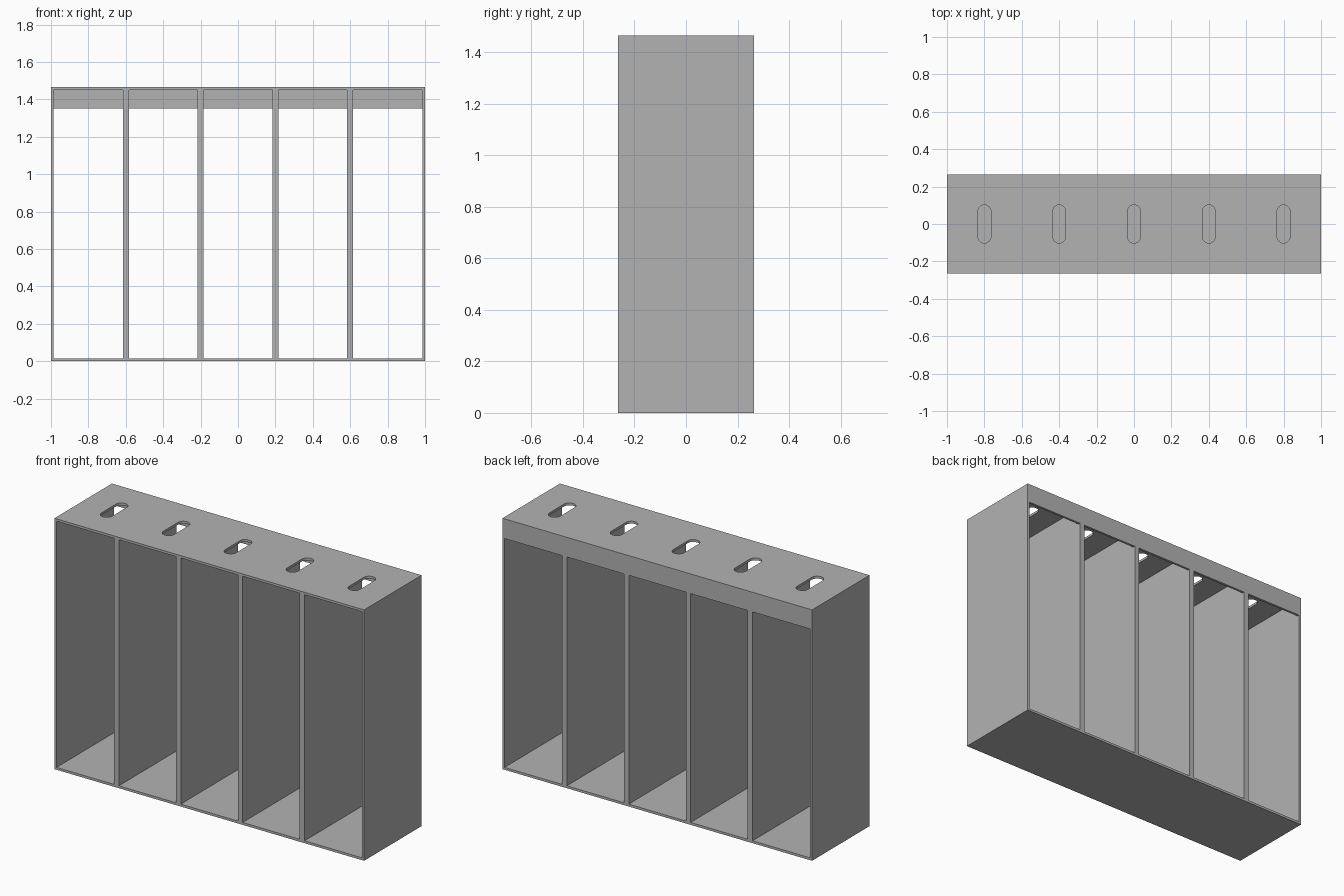
import bpy, bmesh
from math import sin, cos, pi
from mathutils import Vector

cube = bpy.data.objects.get("Cube")
if cube:
    bpy.data.objects.remove(cube, do_unlink=True)

W, D, H = 2.0, 0.53, 1.465      # outer size
T = 0.014                       # panel thickness
RAIL_Z = 1.35                   # lower edge of the back rail
PITCH = 0.4                     # spacing of the compartments
DIVIDER = 0.032
SLOT_R, SLOT_HALF = 0.035, 0.102

grey = bpy.data.materials.new("mid_grey")
grey.use_nodes = True
colour = (0.45, 0.45, 0.45, 1)
grey.diffuse_color = colour
grey.node_tree.nodes["Principled BSDF"].inputs["Base Color"].default_value = colour


def add_prism(bm, points, direction):
    """Extrude a closed outline into a solid."""
    face = bm.faces.new([bm.verts.new(p) for p in points])
    result = bmesh.ops.extrude_face_region(bm, geom=[face], use_keep_orig=True)
    verts = [g for g in result["geom"] if isinstance(g, bmesh.types.BMVert)]
    bmesh.ops.translate(bm, verts=verts, vec=Vector(direction))


def finish(bm, name):
    bmesh.ops.recalc_face_normals(bm, faces=bm.faces)
    mesh = bpy.data.meshes.new(name)
    bm.to_mesh(mesh)
    bm.free()
    mesh.materials.append(grey)
    obj = bpy.data.objects.new(name, mesh)
    bpy.context.collection.objects.link(obj)
    return obj


# Solid carcass block
bm = bmesh.new()
bmesh.ops.create_cube(bm, size=1)
bmesh.ops.scale(bm, vec=(W, D, H), verts=bm.verts)
bmesh.ops.translate(bm, vec=(0, 0, H / 2), verts=bm.verts)
carcass = finish(bm, "divided_rack")

# Five open compartments, stepped at the back to leave the rail
bm = bmesh.new()
front, rail, back = -D, D / 2 - T, D
side = [(front, T), (back, T), (back, RAIL_Z), (rail, RAIL_Z),
        (rail, H - T), (front, H - T)]
for i in range(5):
    left = -W / 2 + T if i == 0 else -W / 2 + i * PITCH + DIVIDER / 2
    right = W / 2 - T if i == 4 else -W / 2 + (i + 1) * PITCH - DIVIDER / 2
    add_prism(bm, [(left, y, z) for y, z in side], (right - left, 0, 0))
compartments = finish(bm, "compartment_cutter")

# Five rounded slots through the top panel
bm = bmesh.new()
STEPS = 12
for i in range(-2, 3):
    outline = []
    for end in (1, -1):
        for k in range(STEPS + 1):
            a = pi * k / STEPS
            outline.append((i * PITCH + end * SLOT_R * cos(a),
                            end * (SLOT_HALF - SLOT_R + SLOT_R * sin(a)),
                            H - 4 * T))
    add_prism(bm, outline, (0, 0, 8 * T))
slots = finish(bm, "slot_cutter")

# Cut the openings, bake the result and drop the cutters
for cutter in (compartments, slots):
    cutter.hide_render = True
    mod = carcass.modifiers.new(cutter.name, "BOOLEAN")
    mod.operation = "DIFFERENCE"
    mod.solver = "EXACT"
    mod.object = cutter
bpy.context.view_layer.update()
graph = bpy.context.evaluated_depsgraph_get()
baked = bpy.data.meshes.new_from_object(carcass.evaluated_get(graph))
carcass.modifiers.clear()
carcass.data = baked
for cutter in (compartments, slots):
    bpy.data.objects.remove(cutter, do_unlink=True)
